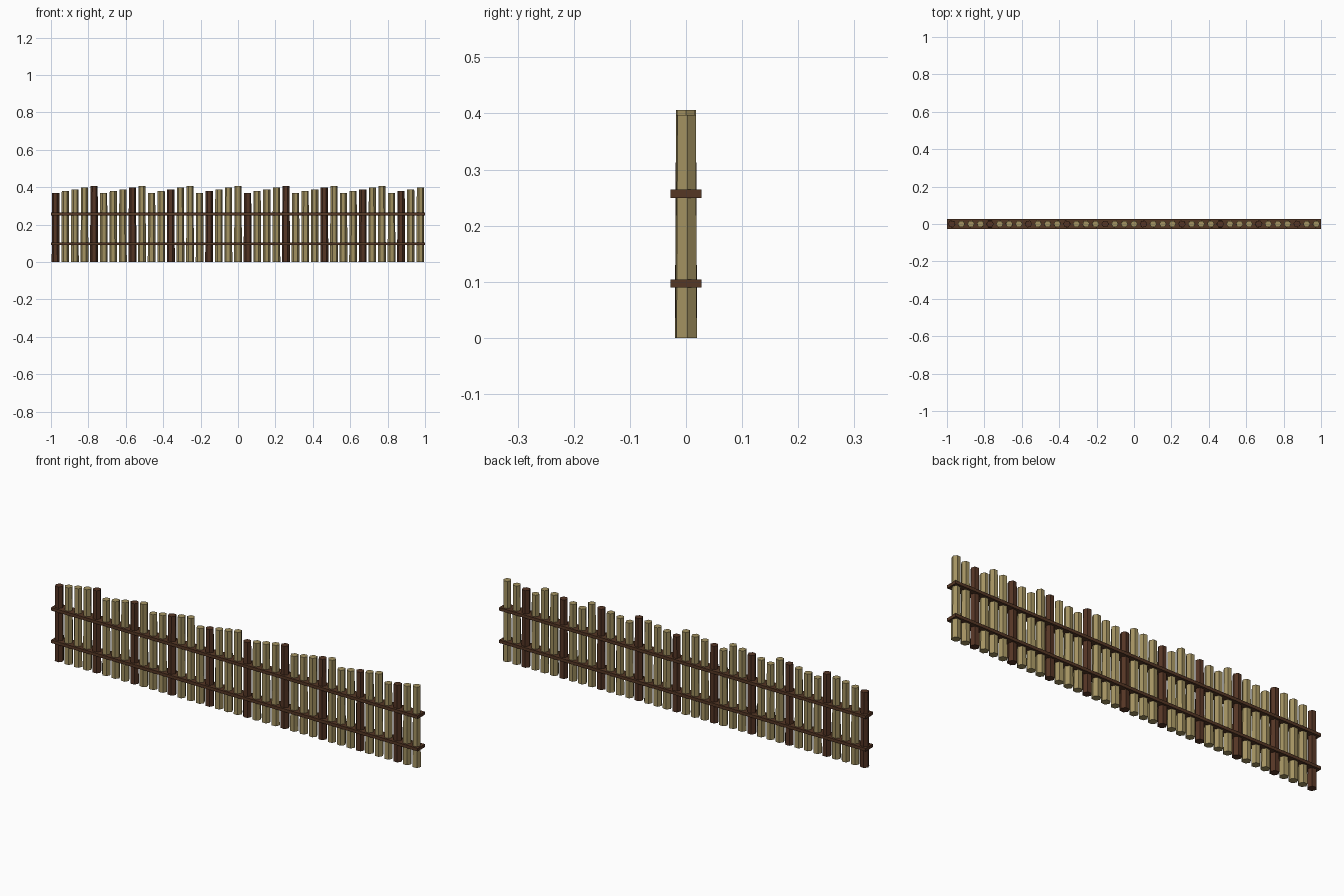
import bpy
import math

cube = bpy.data.objects.get("Cube")
if cube:
    bpy.data.objects.remove(cube, do_unlink=True)


def make_material(name, colour):
    mat = bpy.data.materials.new(name)
    mat.use_nodes = True
    mat.diffuse_color = (*colour, 1)
    mat.node_tree.nodes["Principled BSDF"].inputs["Base Color"].default_value = (*colour, 1)
    return mat


pale_wood = make_material("pale wood", (0.37, 0.29, 0.12))
dark_wood = make_material("dark wood", (0.09, 0.036, 0.018))
rail_wood = make_material("rail wood", (0.09, 0.038, 0.018))

COUNT = 39
SPACING = 0.0513


def add_post(index):
    """Tapered six-sided stake; heights climb in groups of five."""
    height = 0.37 + 0.009 * (index % 5)
    dark = index % 4 == 0
    radius = 0.0215 if dark else 0.021
    bpy.ops.mesh.primitive_cone_add(
        vertices=6, radius1=radius, radius2=radius * 0.9, depth=height,
        location=((index - (COUNT - 1) / 2) * SPACING, 0, height / 2),
        rotation=(0, 0, math.radians(30 + 7 * (index % 3 - 1))))
    post = bpy.context.object
    post.name = "dark_post" if dark else "pale_post"
    post.data.materials.append(dark_wood if dark else pale_wood)


def add_rail(name, z):
    """Long flat rail threaded through all the posts."""
    bpy.ops.mesh.primitive_cube_add(size=1, location=(0, 0, z))
    rail = bpy.context.object
    rail.name = name
    rail.scale = (2, 0.056, 0.015)
    rail.data.materials.append(rail_wood)


for i in range(COUNT):
    add_post(i)
add_rail("lower_rail", 0.097)
add_rail("upper_rail", 0.257)
